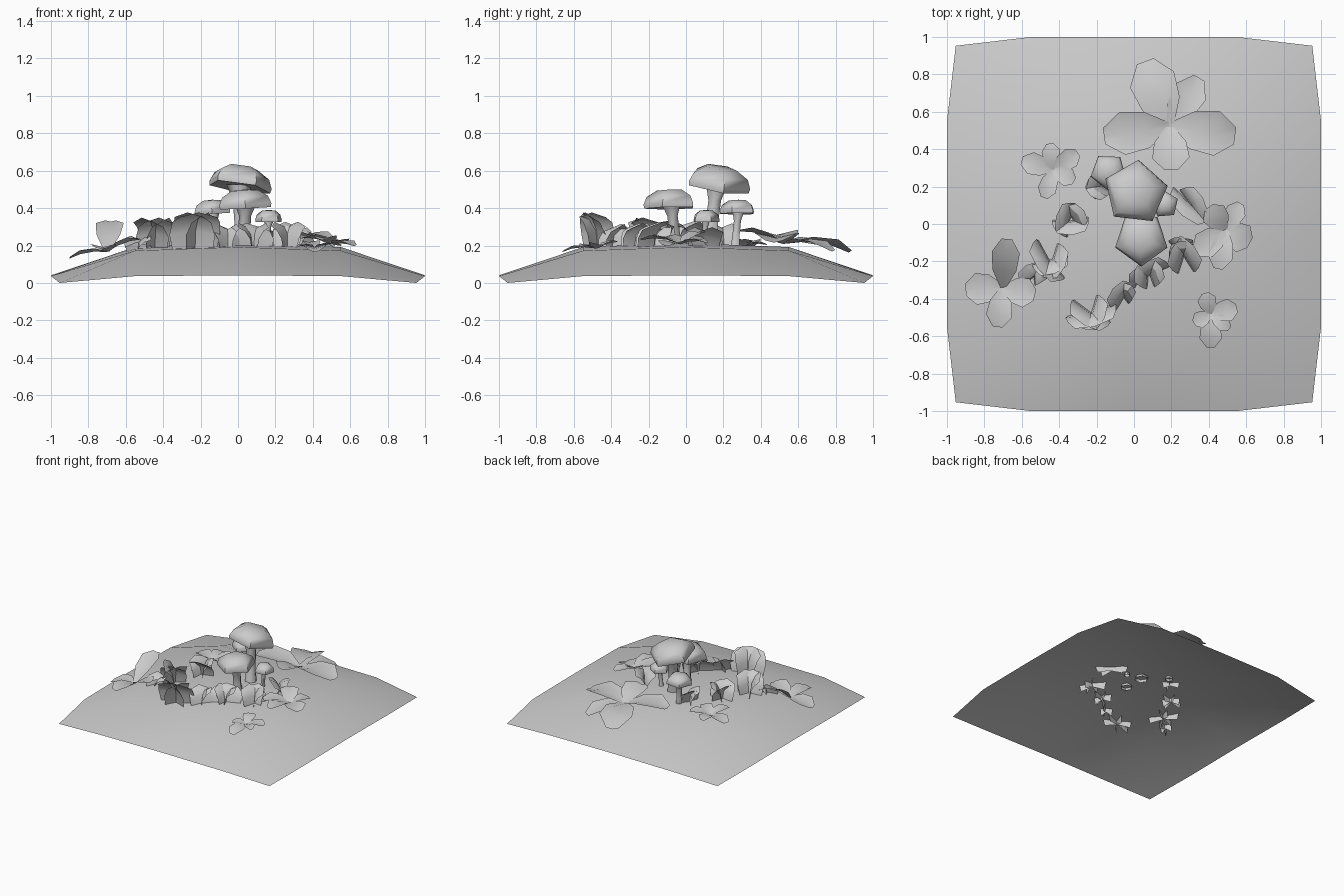
import bpy, bmesh
from math import sin, cos, pi, atan2, hypot, radians
from mathutils import Vector, Matrix

if "Cube" in bpy.data.objects:
    bpy.data.objects.remove(bpy.data.objects["Cube"])


def finish(name, bm, angle=50):
    me = bpy.data.meshes.new(name)
    bm.to_mesh(me)
    bm.free()
    ob = bpy.data.objects.new(name, me)
    bpy.context.collection.objects.link(ob)
    bpy.ops.object.select_all(action='DESELECT')
    ob.select_set(True)
    bpy.context.view_layer.objects.active = ob
    bpy.ops.object.shade_smooth_by_angle(angle=radians(angle))
    return ob


def fall(t):
    t = min(abs(t), 1)
    return 1 - t * 0.18 if t < 0.55 else 0.9 - (t - 0.55) / 0.45 * 0.71


def ground(x, y):
    return 0.213 * fall(x) * fall(y)


def sheet(bm, rows):
    vs = [[bm.verts.new(p) for p in r] for r in rows]
    for a, b in zip(vs, vs[1:]):
        for i in range(len(a) - 1):
            bm.faces.new((a[i], a[i + 1], b[i + 1], b[i]))


# Domed ground patch
bm = bmesh.new()
steps = [-1, -0.55, 0, 0.55, 1]
rows = []
for y in steps:
    row = []
    for x in steps:
        k = 0.953 if abs(x) == abs(y) == 1 else 1
        z = 0 if k < 1 else ground(x, y)
        row.append((x * k, y * k, z))
    rows.append(row)
sheet(bm, rows)
finish("ground_patch", bm)


# Mushrooms: five-sided lathed stem and cap
def lathe(bm, profile, n, mat, phase):
    rings = []
    for r, z in profile:
        if r == 0:
            rings.append([bm.verts.new(mat @ Vector((0, 0, z)))])
        else:
            rings.append([bm.verts.new(mat @ Vector((r * cos(phase + 2 * pi * i / n),
                          r * sin(phase + 2 * pi * i / n), z))) for i in range(n)])
    for a, b in zip(rings, rings[1:]):
        for i in range(n):
            j = (i + 1) % n
            if len(a) == 1:
                bm.faces.new((a[0], b[j], b[i]))
            elif len(b) == 1:
                bm.faces.new((a[i], a[j], b[0]))
            else:
                bm.faces.new((a[i], a[j], b[j], b[i]))


def mushroom(name, x, y, rim, h, r, tx, ty, phase, foot):
    bm = bmesh.new()
    cap = Matrix.Translation((x, y, rim)) @ Matrix.Rotation(tx, 4, 'X') @ Matrix.Rotation(ty, 4, 'Y')
    lathe(bm, [(0, 0.1 * h), (r * 0.6, 0.05 * h), (r * 0.97, 0), (r, 0.2 * h), (r * 0.88, 0.62 * h),
               (r * 0.5, 0.95 * h), (0, h)], 5, cap, phase)
    s = r * 0.22
    base = ground(*foot) - 0.02
    prev = None
    for t, k in [(0, 1.3), (0.3, 1), (0.75, 1), (1, 1.7)]:
        c = Vector((foot[0] + (x - foot[0]) * t, foot[1] + (y - foot[1]) * t, base + (rim + 0.015 - base) * t))
        ring = [bm.verts.new(c + Vector((s * k * cos(2 * pi * i / 6), s * k * sin(2 * pi * i / 6), 0)))
                for i in range(6)]
        if prev:
            for i in range(6):
                j = (i + 1) % 6
                bm.faces.new((prev[i], prev[j], ring[j], ring[i]))
        prev = ring
    finish(name, bm, 60)


mushroom("mushroom_tall", 0.005, 0.165, 0.51, 0.115, 0.178, -0.17, 0.15, 1.48, (0.03, 0.12))
mushroom("mushroom_front", 0.04, -0.08, 0.40, 0.1, 0.147, 0.02, -0.05, -pi / 2, (0.03, -0.05))
mushroom("mushroom_small", 0.165, 0.105, 0.325, 0.065, 0.075, 0, 0, 0.4, (0.15, 0.1))
mushroom("mushroom_back", -0.135, 0.28, 0.37, 0.075, 0.1, 0, -0.05, 0.9, (-0.12, 0.26))


# Leaf clusters: cupped leaves from a centre to (tip x, tip y, width, tip height)
def cluster(name, cx, cy, lift, leaves):
    bm = bmesh.new()
    for tx, ty, w, up in leaves:
        a = atan2(ty - cy, tx - cx)
        L = hypot(tx - cx, ty - cy)
        side = Vector((-sin(a), cos(a), 0))
        z0 = ground(cx, cy) + lift
        z1 = ground(tx, ty) + lift + up
        rows = []
        for t, k, arch in [(0, 0.2, 0), (0.35, 0.85, 0.03), (0.72, 1, 0.03), (1, 0.38, 0)]:
            c = Vector((cx + (tx - cx) * t, cy + (ty - cy) * t, z0 + (z1 - z0) * t + arch * L / 0.3))
            e = Vector((0, 0, 0.06 * w * k))
            rows.append([c - side * w * k / 2 + e, c - e, c + side * w * k / 2 + e])
        sheet(bm, rows)
    finish(name, bm)


cluster("leaves_back", 0.19, 0.52, 0.025,
        [(0.06, 0.87, 0.25, 0.06), (0.35, 0.78, 0.18, 0.04), (0.54, 0.47, 0.24, 0.02),
         (-0.16, 0.47, 0.23, 0.03), (0.2, 0.29, 0.2, 0.06)])
cluster("leaves_left_back", -0.43, 0.29, 0.005,
        [(-0.6, 0.34, 0.12, 0.02), (-0.48, 0.14, 0.1, 0.02), (-0.32, 0.23, 0.1, 0.03),
         (-0.3, 0.38, 0.11, 0.03), (-0.45, 0.43, 0.1, 0.02)])
cluster("leaves_left", -0.7, -0.34, 0.035,
        [(-0.9, -0.35, 0.17, 0.03), (-0.73, -0.55, 0.14, 0.03), (-0.53, -0.38, 0.16, 0.02),
         (-0.68, -0.08, 0.15, 0.15)])
cluster("leaves_right_front", 0.41, -0.48, 0.005,
        [(0.38, -0.37, 0.1, 0.03), (0.55, -0.45, 0.12, 0.02), (0.41, -0.66, 0.12, 0.02),
         (0.32, -0.53, 0.09, 0.01), (0.51, -0.56, 0.08, 0.02)])
cluster("leaves_right", 0.49, -0.03, 0.015,
        [(0.33, -0.15, 0.15, 0.03), (0.45, -0.24, 0.13, 0.03), (0.62, -0.1, 0.16, 0.02),
         (0.57, 0.11, 0.11, 0.02), (0.4, 0.09, 0.14, 0.06)])


# Grass tufts: crossed upright panels (heading, width, offset) folding outward at the top
def tuft(name, cx, cy, h, panels):
    bm = bmesh.new()
    z0 = ground(cx, cy)
    for deg, w, out in panels:
        a = radians(deg)
        along = Vector((cos(a), sin(a), 0))
        nrm = Vector((-sin(a), cos(a), 0))
        rows = []
        for z, o, k in [(-0.03, -0.01, 0.8), (h * 0.5, 0, 1), (h * 0.85, 0.03, 0.95), (h, 0.07, 0.75)]:
            row = []
            for u in (-0.5, 0, 0.5):
                drop = 0.025 if u else 0
                row.append(Vector((cx, cy, z0 + z - drop)) + along * w * k * u
                           + nrm * (out + (o if out >= 0 else -o) - (drop * 0.6 if out >= 0 else -drop * 0.6)))
            rows.append(row)
        sheet(bm, rows)
    finish(name, bm, 35)


tuft("tuft_left", -0.34, 0.02, 0.13, [(75, 0.19, 0.01), (5, 0.2, -0.01), (125, 0.15, -0.02)])
tuft("tuft_left_front", -0.45, -0.19, 0.16, [(125, 0.26, 0.01), (20, 0.2, -0.01), (65, 0.2, -0.02)])
tuft("tuft_left_low", -0.54, -0.28, 0.07, [(30, 0.16, 0), (110, 0.1, -0.01)])
tuft("tuft_front", -0.23, -0.47, 0.19, [(150, 0.24, 0.01), (15, 0.28, -0.01), (65, 0.2, -0.01)])
tuft("tuft_front_low", -0.06, -0.39, 0.12, [(50, 0.18, 0), (140, 0.1, -0.01)])
tuft("tuft_centre", 0.08, -0.27, 0.12, [(30, 0.24, 0), (120, 0.15, -0.01), (75, 0.16, 0.01)])
tuft("tuft_right", 0.26, -0.17, 0.13, [(65, 0.2, 0), (130, 0.22, -0.01), (5, 0.15, 0.01)])
tuft("tuft_middle", 0.3, 0.1, 0.1, [(140, 0.26, 0), (120, 0.2, -0.01)])
tuft("tuft_back", -0.18, 0.21, 0.12, [(60, 0.16, 0), (140, 0.14, 0.01)])
